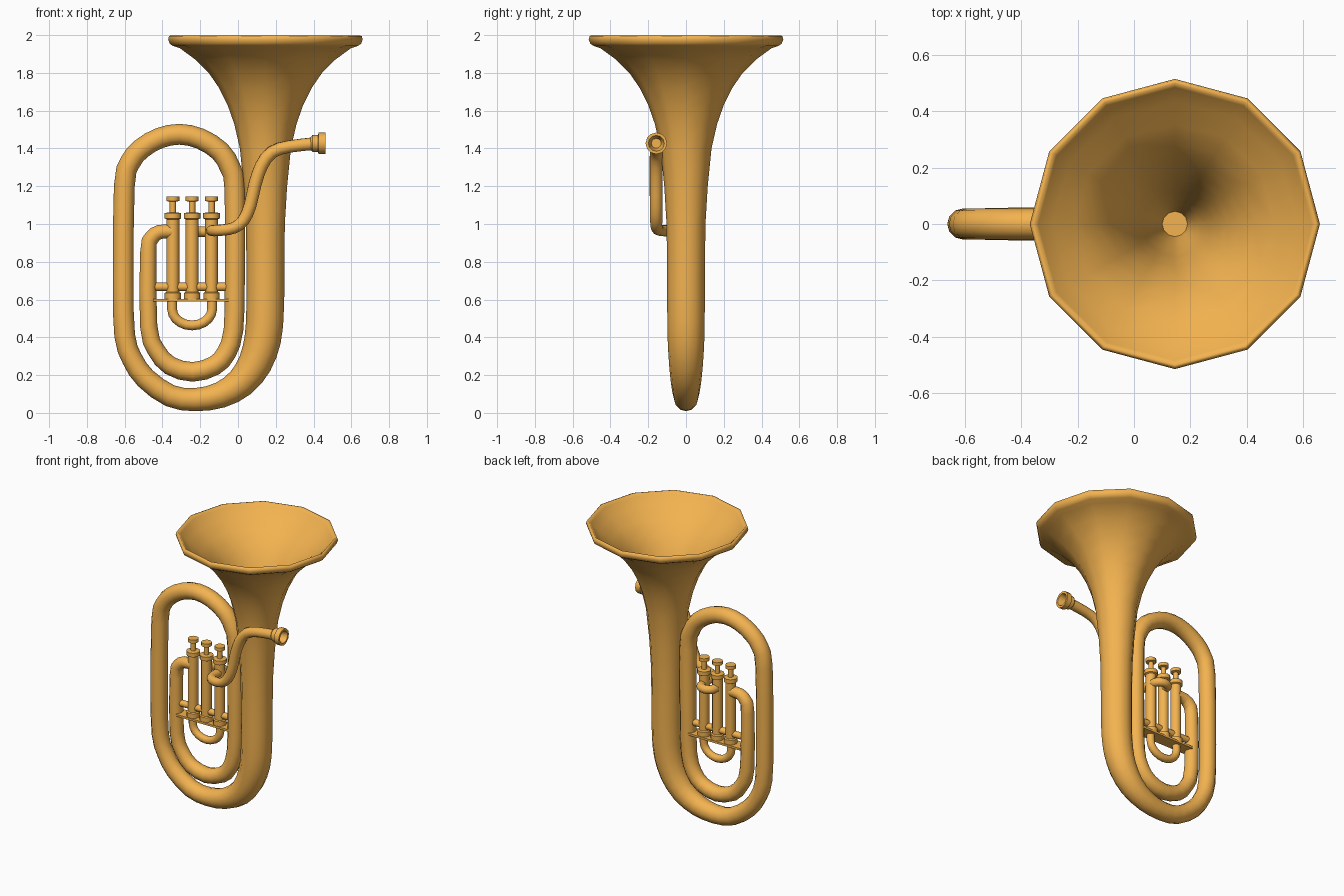
import bpy, bmesh, math
from mathutils import Vector, Matrix

if "Cube" in bpy.data.objects:
    bpy.data.objects.remove(bpy.data.objects["Cube"])

brass = bpy.data.materials.new("brass")
brass.diffuse_color = (0.9, 0.45, 0.08, 1)
brass.use_nodes = True
brass.node_tree.nodes["Principled BSDF"].inputs["Base Color"].default_value = brass.diffuse_color


def finish(bm, name, angle=40):
    bmesh.ops.recalc_face_normals(bm, faces=bm.faces)
    me = bpy.data.meshes.new(name)
    bm.to_mesh(me)
    bm.free()
    ob = bpy.data.objects.new(name, me)
    bpy.context.collection.objects.link(ob)
    me.materials.append(brass)
    bpy.ops.object.select_all(action='DESELECT')
    ob.select_set(True)
    bpy.context.view_layer.objects.active = ob
    bpy.ops.object.shade_smooth_by_angle(angle=math.radians(angle))
    return ob


def skin(bm, rings, caps=(True, True)):
    n = len(rings[0])
    for a, b in zip(rings, rings[1:]):
        for i in range(n):
            bm.faces.new((a[i], a[(i + 1) % n], b[(i + 1) % n], b[i]))
    if caps[0]:
        bm.faces.new(rings[0])
    if caps[1]:
        bm.faces.new(rings[-1])


def lathe_rings(bm, profile, sides=12):
    return [[bm.verts.new((r * math.cos(math.tau * i / sides),
                           r * math.sin(math.tau * i / sides), h))
             for i in range(sides)] for r, h in profile]


def lathe(name, profile, loc, axis='Z'):
    """Revolve (radius, height) points."""
    bm = bmesh.new()
    skin(bm, lathe_rings(bm, profile))
    rot = Matrix.Rotation(math.pi / 2, 4, 'Y') if axis == 'X' else Matrix()
    bm.transform(Matrix.Translation(loc) @ rot)
    return finish(bm, name)


def smooth_path(pts):
    """Insert Catmull-Rom midpoints between (x, y, z, radius) points."""
    V = [Vector(p) for p in pts]
    out = []
    for i in range(len(V) - 1):
        a, b, c, d = V[max(i - 1, 0)], V[i], V[i + 1], V[min(i + 2, len(V) - 1)]
        out += [b, (b + c) * 0.5625 - (a + d) * 0.0625]
    return out + [V[-1]]


def tube(name, pts, sides=12, start=(1, 0, 0), caps=(True, True), angle=50, inner=None):
    """Sweep a circle along (x, y, z, radius) points; inner = lathe rings joined at the start."""
    bm = bmesh.new()
    P = [Vector(p[:3]) for p in pts]
    nrm, rings = Vector(start), []
    for i, p in enumerate(P):
        din = (p - P[i - 1]).normalized() if i else Vector()
        dout = (P[i + 1] - p).normalized() if i < len(P) - 1 else Vector()
        t = (din + dout).normalized()
        nrm = (nrm - t * nrm.dot(t)).normalized()
        b = t.cross(nrm)
        r = pts[i][3]
        rings.append([bm.verts.new(p + r * (nrm * math.cos(math.tau * k / sides)
                                            + b * math.sin(math.tau * k / sides)))
                      for k in range(sides)])
    if inner:
        bell = lathe_rings(bm, inner)
        for v in sum(bell, []):
            v.co.x += P[0].x
        rings = [[g[-k % sides] for k in range(sides)] for g in bell] + rings
    skin(bm, rings, caps)
    return finish(bm, name, angle)


# Horn body: throat and rim inside, then outer flare and the long wrapped tube
throat = [(.045, 1.0), (.06, 1.1), (.085, 1.2), (.118, 1.38), (.15, 1.53),
          (.185, 1.63), (.23, 1.72), (.285, 1.8), (.355, 1.87), (.435, 1.93),
          (.485, 1.98), (.5, 1.998), (.51, 1.995)]
flare = [(.515, 1.978), (.507, 1.955), (.49, 1.943), (.452, 1.93), (.37, 1.87),
         (.3, 1.8), (.245, 1.72), (.2, 1.63), (.165, 1.53), (.135, 1.4),
         (.115, 1.2), (.103, 1.0), (.1, .75), (.1, .62)]
wrap = [(.142, .5, .099), (.13, .385, .097), (.09, .262, .09), (.015, .16, .08),
        (-.095, .094, .069), (-.23, .07, .061), (-.36, .091, .059),
        (-.49, .183, .057), (-.56, .285, .055), (-.6, .41, .055), (-.608, .7, .055),
        (-.602, 1.2, .055), (-.572, 1.325, .055), (-.51, 1.4, .055),
        (-.415, 1.455, .055), (-.31, 1.475, .055), (-.2, 1.452, .055),
        (-.095, 1.385, .055), (-.04, 1.295, .055), (-.017, 1.18, .054),
        (-.017, .7, .053), (-.024, .44, .052), (-.06, .32, .052),
        (-.125, .25, .052), (-.24, .217, .052), (-.36, .25, .05),
        (-.435, .335, .047), (-.473, .46, .046), (-.475, .85, .043),
        (-.458, .925, .041), (-.415, .958, .038), (-.35, .96, .036)]
tube("horn_body", [(.145, 0, z, r) for r, z in flare]
     + [tuple(v) for v in smooth_path([(x, 0, z, r) for x, z, r in wrap])],
     angle=75, inner=throat)

# Mouthpipe curling forward from the third valve
tube("mouthpipe", smooth_path([
    (-.14, 0, .965, .028), (-.14, -.07, .965, .029), (-.125, -.115, .965, .03),
    (-.08, -.142, .968, .03), (-.02, -.155, .98, .031), (.03, -.158, 1.02, .033),
    (.065, -.158, 1.1, .034), (.09, -.158, 1.21, .035), (.125, -.158, 1.31, .035),
    (.18, -.158, 1.38, .034), (.27, -.158, 1.41, .033), (.40, -.158, 1.425, .034)]))

# Mouthpiece with hollow cup
lathe("mouthpiece", [(.034, -.01), (.045, .0), (.045, .028), (.057, .032),
                     (.057, .068), (.042, .068), (.036, .045), (.026, .01)],
      (.395, -.157, 1.427), axis='X')

# Three piston valves
VALVES = (-.345, -.243, -.14)
for i, x in enumerate(VALVES, 1):
    lathe(f"valve_{i}", [(.043, .603), (.043, .635), (.034, .64), (.034, 1.025),
                         (.044, 1.03), (.044, 1.058), (.017, 1.062), (.017, 1.118),
                         (.034, 1.122), (.034, 1.145)], (x, 0, 0))

# Loop behind the second and third valves
tube("rear_valve_loop", smooth_path([
    (-.243, 0, .96, .028), (-.24, .035, .96, .028), (-.225, .06, .96, .028),
    (-.192, .072, .96, .028), (-.158, .06, .96, .028), (-.143, .035, .96, .028),
    (-.14, 0, .96, .028)]))

# Lower slide below the plate
cx, rad = -.243, .106
tube("lower_slide", [(cx - rad, 0, .62, .026)]
     + [(cx - rad * math.cos(a), 0, .55 - .087 * math.sin(a), .026)
        for a in (math.pi * k / 10 for k in range(11))]
     + [(cx + rad, 0, .62, .026)])

# Cross tube joining valves to the tubing
tube("valve_cross_tube", [(-.46, 0, .667, .022), (-.04, 0, .667, .022)], start=(0, 0, 1))

# Thin valve plate
bm = bmesh.new()
bmesh.ops.create_cube(bm, size=1, matrix=Matrix.Translation((-.247, 0, .596))
                      @ Matrix.Diagonal((.405, .09, .014, 1)))
finish(bm, "valve_plate")
